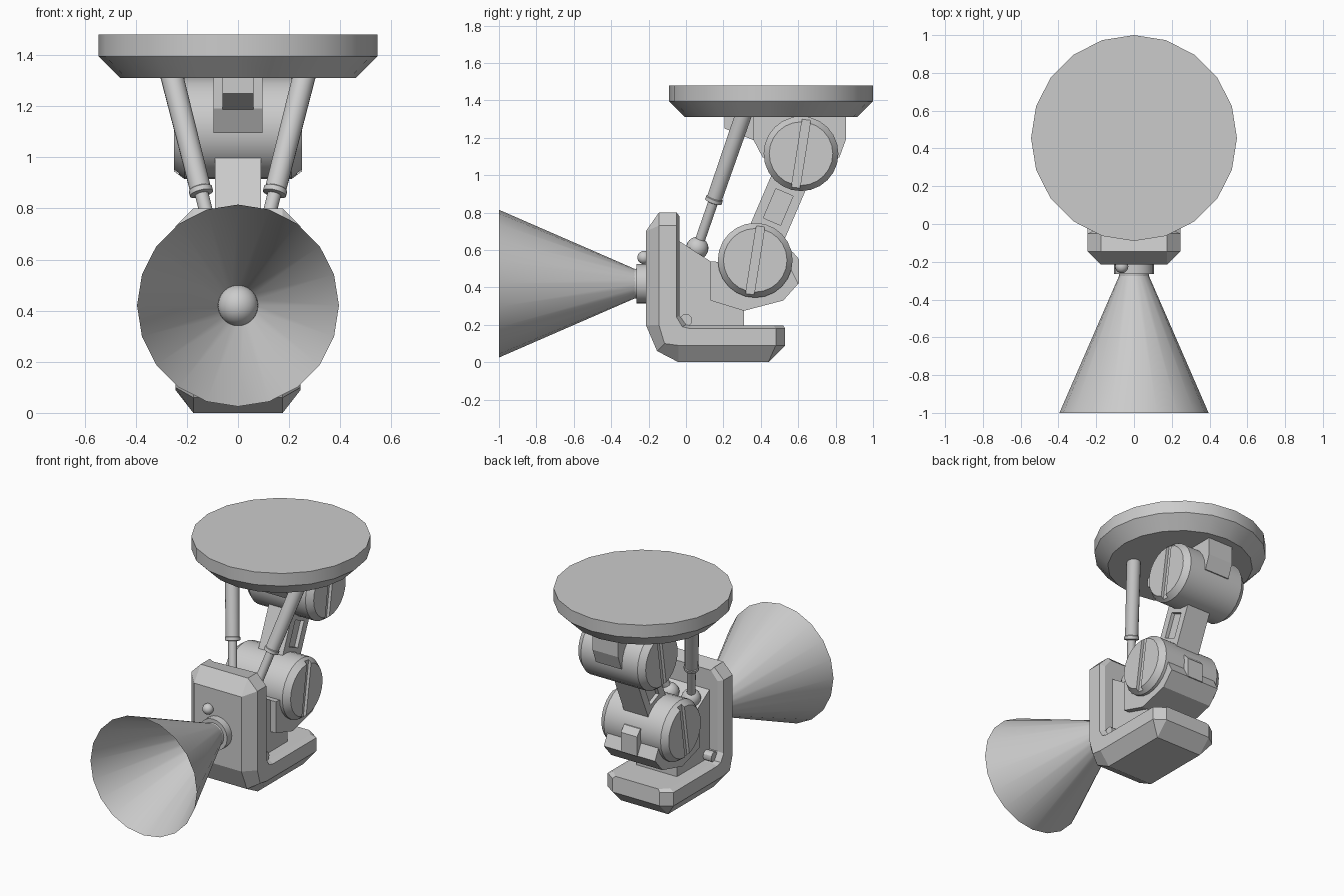
import bpy, bmesh, math
from mathutils import Vector, Matrix

if "Cube" in bpy.data.objects:
    bpy.data.objects.remove(bpy.data.objects["Cube"])


def finish(name, bm, smooth=False):
    bmesh.ops.remove_doubles(bm, verts=bm.verts, dist=0.0005)
    bmesh.ops.recalc_face_normals(bm, faces=bm.faces)
    me = bpy.data.meshes.new(name)
    bm.to_mesh(me)
    bm.free()
    ob = bpy.data.objects.new(name, me)
    bpy.context.collection.objects.link(ob)
    if smooth:
        bpy.ops.object.select_all(action='DESELECT')
        bpy.context.view_layer.objects.active = ob
        ob.select_set(True)
        bpy.ops.object.shade_smooth_by_angle(angle=math.radians(30))
    return ob


def loft(name, rings, cap=True, smooth=False):
    bm = bmesh.new()
    vs = [[bm.verts.new(p) for p in r] for r in rings]
    n = len(vs[0])
    for a, b in zip(vs, vs[1:]):
        for i in range(n):
            j = (i + 1) % n
            bm.faces.new((a[i], a[j], b[j], b[i]))
    if cap:
        bm.faces.new(vs[0])
        bm.faces.new(vs[-1])
    return finish(name, bm, smooth)


def prism(name, pts, w):
    """Side profile (y, z) extruded to x = -w..w."""
    return loft(name, [[(x, y, z) for y, z in pts] for x in (-w, w)])


def turned(name, start, axis, profile, n=20, cap=True):
    """Rings of (distance along axis, radius)."""
    q = Vector(axis).normalized().to_track_quat('Z', 'Y')
    rings = [[Vector(start) + q @ Vector((r * math.sin(math.tau * i / n), r * math.cos(math.tau * i / n), d))
              for i in range(n)] for d, r in profile]
    return loft(name, rings, cap, True)


def ball(name, loc, r):
    bm = bmesh.new()
    bmesh.ops.create_uvsphere(bm, u_segments=20, v_segments=12, radius=r, matrix=Matrix.Translation(loc))
    return finish(name, bm, True)


def carve(ob, y, z, tilt, wide, tall, x):
    """Cut a shallow tilted slot into both sides, outwards from |x|."""
    for s in (-1, 1):
        bm = bmesh.new()
        bmesh.ops.create_cube(bm, size=1, matrix=Matrix.Translation((s * (x + 0.1), y, z))
                              @ Matrix.Rotation(-tilt, 4, 'X') @ Matrix.Diagonal((0.2, wide, tall, 1)))
        cutter = finish(ob.name + "_cutter", bm)
        cutter.hide_render = True
        cutter.hide_viewport = True
        m = ob.modifiers.new("slot", 'BOOLEAN')
        m.operation, m.solver, m.object = 'DIFFERENCE', 'EXACT', cutter


# ceiling disc
turned("ceiling_plate", (0, 0.455, 1.31), (0, 0, 1), [(0, 0.46), (0.085, 0.545), (0.17, 0.545)])

# L-shaped housing: outer face, side front, side back, inner face as (y, z, half width)
stations = [
    [(-.145, .80, .175), (-.145, .80, .175), (-.05, .80, .175), (-.035, .78, .16)],
    [(-.215, .70, .175), (-.145, .73, .245), (-.05, .73, .245), (-.035, .72, .21)],
    [(-.215, .20, .175), (-.145, .20, .245), (-.05, .24, .245), (-.035, .25, .21)],
    [(-.155, .06, .175), (-.115, .10, .245), (-.02, .19, .245), (.00, .20, .21)],
    [(-.04, .00, .175), (-.04, .09, .245), (.02, .18, .245), (.03, .195, .21)],
    [(.44, .00, .175), (.48, .09, .245), (.48, .18, .245), (.47, .195, .21)],
    [(.53, .09, .175), (.53, .09, .175), (.53, .18, .175), (.52, .195, .16)],
]
loft("housing", [[(w, y, z) for y, z, w in s] + [(-w, y, z) for y, z, w in reversed(s)] for s in stations])

# lamp cone, collar, bulb and indicator
turned("lamp_collar", (0, -0.2, 0.42), (0, -1, 0), [(0, 0.105), (0.065, 0.105)])
turned("lamp_cone", (0, -0.265, 0.42), (0, -1, 0), [(0, 0.075), (0.735, 0.395)], cap=False)
ball("lamp_bulb", (0, -0.265, 0.42), 0.08)
ball("indicator", (-0.065, -0.225, 0.56), 0.035)

# bracket, cradle and catch holding the lower joint
prism("bracket", [(-.04, .65), (.13, .54), (.31, .45), (.31, .18), (-.04, .18)], 0.15)
prism("cradle", [(.13, .54), (.13, .33), (.31, .275), (.52, .33), (.6, .42), (.56, .5)], 0.19)
prism("cradle_catch", [(.5, .6), (.57, .59), (.605, .55), (.605, .42), (.5, .4)], 0.06)
turned("hinge_pin", (-0.21, 0, 0.225), (1, 0, 0), [(0, 0.033), (0.42, 0.033)], 12)

# upper joint holder
prism("upper_holder", [(.36, 1.32), (.36, 1.19), (.41, 1.095), (.82, 1.095), (.855, 1.19), (.855, 1.32)], 0.095)
prism("upper_tab", [(.205, 1.32), (.205, 1.25), (.38, 1.18), (.38, 1.32)], 0.06)

# joints with a slot across each end
low, high = (0.37, 0.545), (0.615, 1.115)
for name, (y, z) in (("lower_joint", low), ("upper_joint", high)):
    joint = turned(name, (-0.25, y, z), (1, 0, 0),
                   [(0, 0.17), (0.04, 0.2), (0.46, 0.2), (0.5, 0.17)], 24)
    carve(joint, y, z, math.radians(9), 0.045, 0.5, 0.23)

# arm with a recessed panel on each side
d = Vector((high[0] - low[0], high[1] - low[1]))
side = Vector((d.y, -d.x)).normalized() * 0.1
a, b = Vector(low), Vector(high)
arm = prism("arm", [tuple(p) for p in (a - side, a + side, b + side, b - side)], 0.09)
carve(arm, 0.493, 0.83, math.atan2(d.x, d.y), 0.1, 0.17, 0.065)

# pair of pistons
for s, label in ((-1, "left"), (1, "right")):
    foot, top = Vector((s * 0.08, 0.06, 0.61)), Vector((s * 0.262, 0.31, 1.33))
    axis = top - foot
    full = axis.length
    ball(label + "_piston_ball", foot, 0.06)
    turned(label + "_piston_rod", foot, axis, [(0, 0.027), (0.35 * full, 0.027)], 16)
    turned(label + "_piston_tube", foot, axis,
           [(0.34 * full, 0.036), (0.345 * full, 0.047), (0.37 * full, 0.047),
            (0.375 * full, 0.042), (full, 0.045)], 16)
